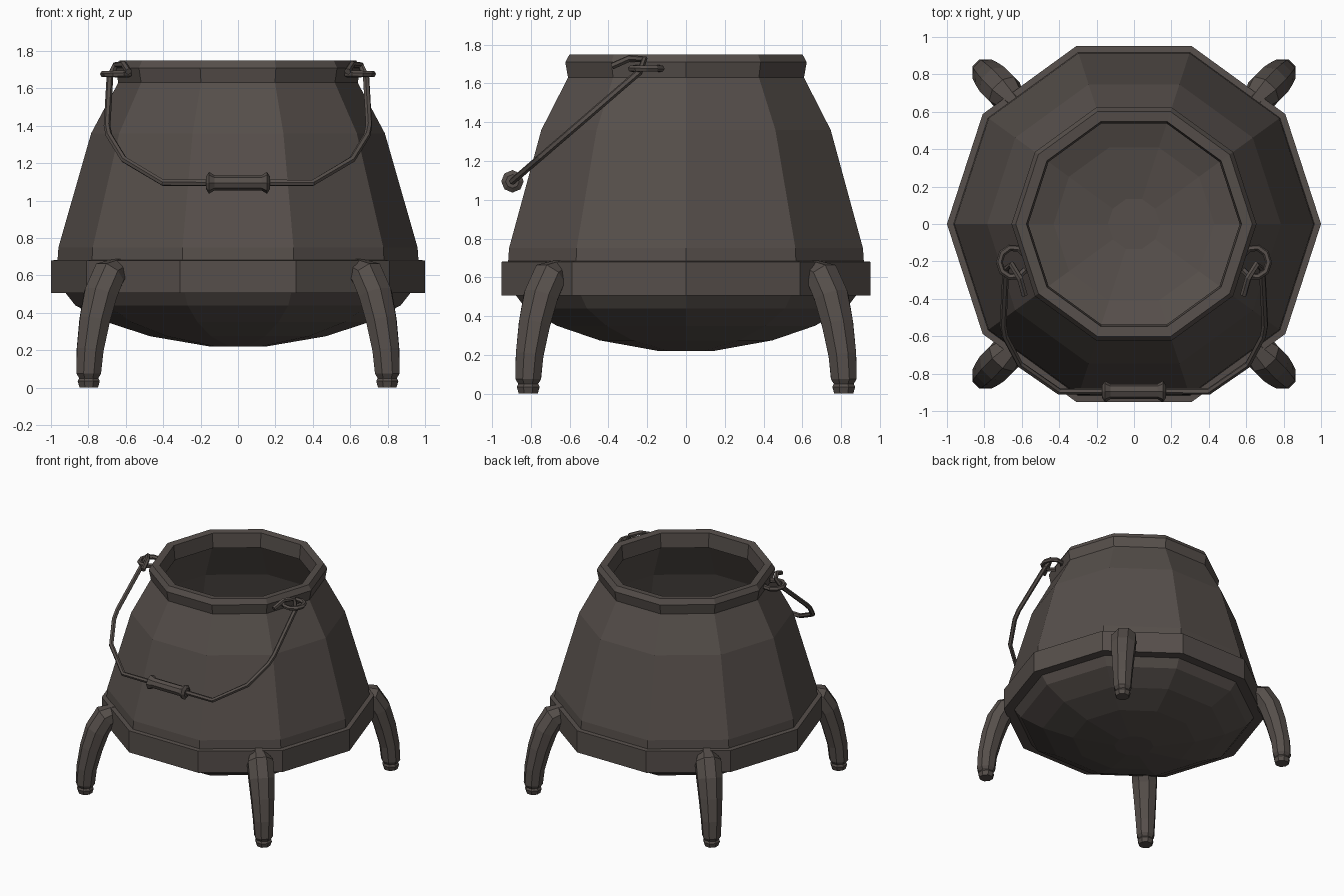
import bpy, bmesh, math
from mathutils import Vector

if "Cube" in bpy.data.objects:
    bpy.data.objects.remove(bpy.data.objects["Cube"])

iron = bpy.data.materials.new("dark iron")
iron.diffuse_color = (0.092, 0.077, 0.069, 1)
iron.use_nodes = True
iron.node_tree.nodes["Principled BSDF"].inputs["Base Color"].default_value = iron.diffuse_color


def finish(name, bm):
    bmesh.ops.recalc_face_normals(bm, faces=bm.faces)
    me = bpy.data.meshes.new(name)
    bm.to_mesh(me)
    bm.free()
    me.materials.append(iron)
    ob = bpy.data.objects.new(name, me)
    bpy.context.collection.objects.link(ob)
    return ob


def bridge(bm, rings, closed=False):
    """Skin a list of point rings; cap the ends unless closed."""
    vr = [[bm.verts.new(p) for p in r] for r in rings]
    n = len(vr[0])
    pairs = list(zip(vr, vr[1:])) + ([(vr[-1], vr[0])] if closed else [])
    for a, b in pairs:
        for i in range(n):
            j = (i + 1) % n
            bm.faces.new((a[i], a[j], b[j], b[i]))
    if not closed:
        bm.faces.new(vr[0])
        bm.faces.new(vr[-1])


def lathe(name, profile, closed=False, n=10):
    bm = bmesh.new()
    bridge(bm, [[(r * math.cos(2 * math.pi * i / n), r * math.sin(2 * math.pi * i / n), z)
                 for i in range(n)] for r, z in profile], closed)
    return finish(name, bm)


def tube(name, pts, radius, n=6):
    bm = bmesh.new()
    pts = [Vector(p) for p in pts]
    rings = []
    prev = None
    for i, p in enumerate(pts):
        t = (pts[min(i + 1, len(pts) - 1)] - pts[max(i - 1, 0)]).normalized()
        if prev is None:
            prev = t.orthogonal()
        u = (prev - t * prev.dot(t)).normalized()
        v = t.cross(u)
        prev = u
        rings.append([p + (u * math.cos(2 * math.pi * k / n) + v * math.sin(2 * math.pi * k / n)) * radius
                      for k in range(n)])
    bridge(bm, rings)
    return finish(name, bm)


# Hollow pot: outside from the base upwards, then down the inside
lathe("pot_body", [
    (0.15, 0.22), (0.47, 0.275), (0.70, 0.35), (0.87, 0.44), (0.925, 0.51),
    (0.965, 0.68), (0.96, 0.75), (0.785, 1.36), (0.635, 1.64),
    (0.575, 1.64), (0.73, 1.34), (0.90, 0.74), (0.87, 0.52), (0.66, 0.39),
    (0.43, 0.31), (0.14, 0.26)])

# Rim and belly band
lathe("rim", [(0.64, 1.63), (0.655, 1.71), (0.632, 1.75), (0.575, 1.745), (0.565, 1.63)], True)
lathe("belly_band", [(1.0, 0.505), (1.0, 0.68), (0.94, 0.685), (0.90, 0.505)], True)

# Legs: radius, height, half thickness, half width along a bent path
leg = [(0.89, 0.635, 0.06, 0.055), (0.99, 0.60, 0.085, 0.095), (1.05, 0.50, 0.085, 0.095),
       (1.095, 0.36, 0.08, 0.085), (1.13, 0.20, 0.072, 0.074), (1.14, 0.075, 0.068, 0.066),
       (1.14, 0.05, 0.052, 0.052), (1.14, 0.035, 0.06, 0.06), (1.14, 0.0, 0.05, 0.05)]
for sx, side in ((-1, "left"), (1, "right")):
    for sy, end in ((-1, "front"), (1, "back")):
        d = Vector((sx * 0.70, sy * 0.714, 0))
        tan = Vector((-d.y, d.x, 0))
        rings = []
        for i, (r, z, ht, hw) in enumerate(leg):
            a, b = leg[max(i - 1, 0)], leg[min(i + 1, len(leg) - 1)]
            dr, dz = b[0] - a[0], b[1] - a[1]
            if i > 4:
                dr, dz = 0, -1
            ln = math.hypot(dr, dz)
            nrm = d * (-dz / ln) + Vector((0, 0, dr / ln))
            c = d * r + Vector((0, 0, z))
            rings.append([c + nrm * ht * 1.06 * math.cos((k + 0.5) * math.pi / 4)
                          + tan * hw * 1.06 * math.sin((k + 0.5) * math.pi / 4) for k in range(8)])
        bm = bmesh.new()
        bridge(bm, rings)
        finish(f"{end}_{side}_leg", bm)

# Bail handle: wire hanging forward in a slanted plane, hooked at both ends
def hang(x, z):
    return (x, -0.24 - (1.66 - z) * 1.16, z)


half = [(0.585, -0.38, 1.69), (0.61, -0.29, 1.73), (0.655, -0.215, 1.725), hang(0.685, 1.66),
        hang(0.70, 1.40), hang(0.69, 1.35), hang(0.61, 1.22), hang(0.40, 1.095), hang(0.16, 1.095)]
tube("handle_wire", half + [(-x, y, z) for x, y, z in reversed(half)], 0.018)

# Handle grip with a collar at each end
grip = [(-0.17, 0.035), (-0.155, 0.058), (-0.125, 0.04), (0.125, 0.04), (0.155, 0.058), (0.17, 0.035)]
_, gy, gz = hang(0, 1.095)
bm = bmesh.new()
bridge(bm, [[(x, gy + r * math.cos(k * math.pi / 4), gz + r * math.sin(k * math.pi / 4))
             for k in range(8)] for x, r in grip])
finish("handle_grip", bm)

# Horizontal eyelet rings fixed to the rim
for s, side in ((-1, "left"), (1, "right")):
    arc = [math.radians(-150 + 300 * i / 8) for i in range(9)]
    tube(f"{side}_eyelet",
         [(s * (0.645 + 0.075 * math.cos(a)), -0.205 + 0.08 * math.sin(a), 1.677) for a in arc], 0.018)
